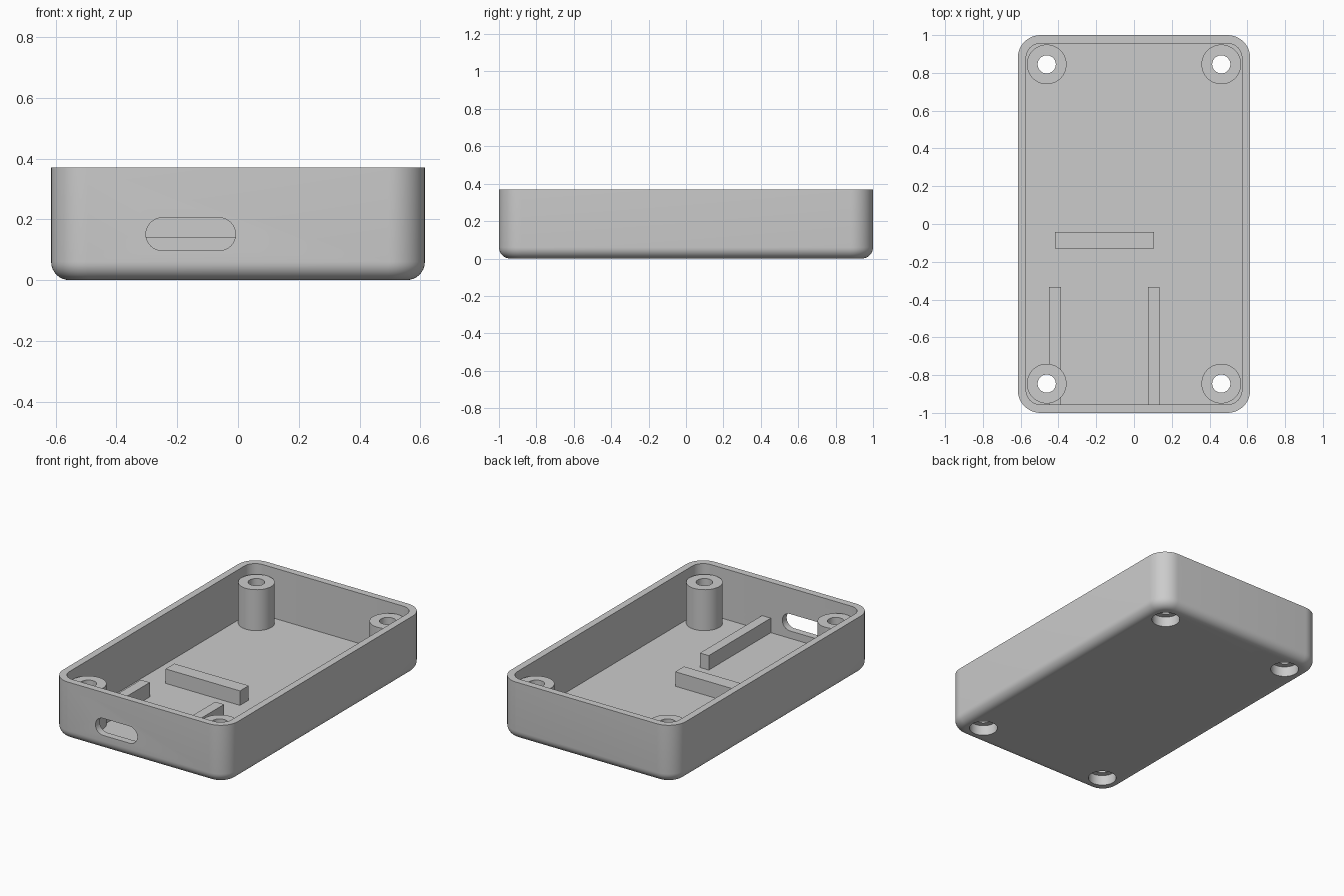
import bpy, bmesh, math
from mathutils import Matrix, Vector

if "Cube" in bpy.data.objects:
    bpy.data.objects.remove(bpy.data.objects["Cube"])

HALF_X, HALF_Y, HEIGHT = 0.615, 1.0, 0.37
WALL, FLOOR, CORNER, FILLET = 0.044, 0.05, 0.12, 0.06
POST_X, POST_Y, POST_TOP = 0.462, 0.845, 0.31

grey = bpy.data.materials.new("plain grey")
grey.use_nodes = True
grey.diffuse_color = (0.6, 0.6, 0.6, 1)
grey.node_tree.nodes["Principled BSDF"].inputs["Base Color"].default_value = (0.6, 0.6, 0.6, 1)


def make_object(name, bm):
    bmesh.ops.recalc_face_normals(bm, faces=bm.faces)
    mesh = bpy.data.meshes.new(name)
    bm.to_mesh(mesh)
    bm.free()
    mesh.materials.append(grey)
    obj = bpy.data.objects.new(name, mesh)
    bpy.context.collection.objects.link(obj)
    return obj


def box(name, x0, x1, y0, y1, z0, z1):
    bm = bmesh.new()
    centre = Vector((x0 + x1, y0 + y1, z0 + z1)) / 2
    size = Matrix.Diagonal((x1 - x0, y1 - y0, z1 - z0, 1))
    bmesh.ops.create_cube(bm, size=1, matrix=Matrix.Translation(centre) @ size)
    return make_object(name, bm)


def cylinder(name, x, y, radius, z0, z1):
    bm = bmesh.new()
    bmesh.ops.create_cone(bm, cap_ends=True, segments=48, radius1=radius, radius2=radius,
                          depth=z1 - z0, matrix=Matrix.Translation((x, y, (z0 + z1) / 2)))
    return make_object(name, bm)


def rounded_ring(bm, inset, z, steps=12):
    """Ring of vertices around a rounded rectangle, inset from the outer wall."""
    radius = CORNER - inset
    ring = []
    for quarter, (sx, sy) in enumerate(((1, 1), (-1, 1), (-1, -1), (1, -1))):
        for i in range(steps + 1):
            a = (quarter + i / steps) * math.pi / 2
            ring.append(bm.verts.new((sx * (HALF_X - CORNER) + radius * math.cos(a),
                                      sy * (HALF_Y - CORNER) + radius * math.sin(a), z)))
    return ring


# Tray: filleted base, outer wall, rim, inner wall and floor in one loft
bm = bmesh.new()
levels = []
for i in range(9):
    a = i / 8 * math.pi / 2
    levels.append((FILLET * (1 - math.sin(a)), FILLET * (1 - math.cos(a))))
levels += [(0, HEIGHT), (WALL, HEIGHT), (WALL, FLOOR)]
rings = [rounded_ring(bm, inset, z) for inset, z in levels]
for low, high in zip(rings, rings[1:]):
    for i in range(len(low)):
        j = (i + 1) % len(low)
        bm.faces.new((low[i], low[j], high[j], high[i]))
bm.faces.new(rings[0])
bm.faces.new(rings[-1])
parts = [make_object("tray", bm)]

# Ribs on the floor
RIB_TOP, RIB_BASE = 0.142, 0.03
parts.append(box("cross_rib", -0.418, 0.105, -0.13, -0.042, RIB_BASE, RIB_TOP))
parts.append(box("right_rib", -0.45, -0.387, -0.97, -0.333, RIB_BASE, RIB_TOP))
parts.append(box("left_rib", 0.073, 0.135, -0.97, -0.333, RIB_BASE, RIB_TOP))

# Corner screw posts, with bores and wider recesses underneath
cutters = []
for sy, end in ((-1, "front"), (1, "back")):
    for sx, side in ((-1, "right"), (1, "left")):
        x, y = sx * POST_X, sy * POST_Y
        parts.append(cylinder(f"{end}_{side}_post", x, y, 0.105, 0.03, POST_TOP))
        cutters.append(cylinder("bore_cutter", x, y, 0.048, -0.1, 0.5))
        cutters.append(cylinder("recess_cutter", x, y, 0.083, -0.1, 0.065))

# Rounded port opening through the front wall
bm = bmesh.new()
outline = []
for centre_x, start in ((-0.062, -math.pi / 2), (-0.249, math.pi / 2)):
    for i in range(17):
        a = start + math.pi * i / 16
        outline.append(bm.verts.new((centre_x + 0.054 * math.cos(a), -1.1,
                                     0.151 + 0.054 * math.sin(a))))
face = bm.faces.new(outline)
extruded = bmesh.ops.extrude_face_region(bm, geom=[face])["geom"]
bmesh.ops.translate(bm, vec=(0, 0.18, 0),
                    verts=[v for v in extruded if isinstance(v, bmesh.types.BMVert)])
cutters.append(make_object("port_cutter", bm))

# Cut the openings; the port only goes through the tray wall
for part in parts:
    for cutter in cutters:
        if cutter.name.startswith("port") and part.name != "tray":
            continue
        mod = part.modifiers.new("cut", "BOOLEAN")
        mod.operation, mod.solver, mod.object = "DIFFERENCE", "EXACT", cutter
bpy.context.view_layer.update()
graph = bpy.context.evaluated_depsgraph_get()
finished = [bpy.data.meshes.new_from_object(p.evaluated_get(graph)) for p in parts]
for part, mesh in zip(parts, finished):
    part.modifiers.clear()
    part.data = mesh
for cutter in cutters:
    bpy.data.objects.remove(cutter)

# Smooth the rounded surfaces, keep the edges sharp
bpy.ops.object.select_all(action="DESELECT")
for part in parts:
    part.select_set(True)
bpy.context.view_layer.objects.active = parts[0]
bpy.ops.object.shade_smooth_by_angle(angle=math.radians(35))
